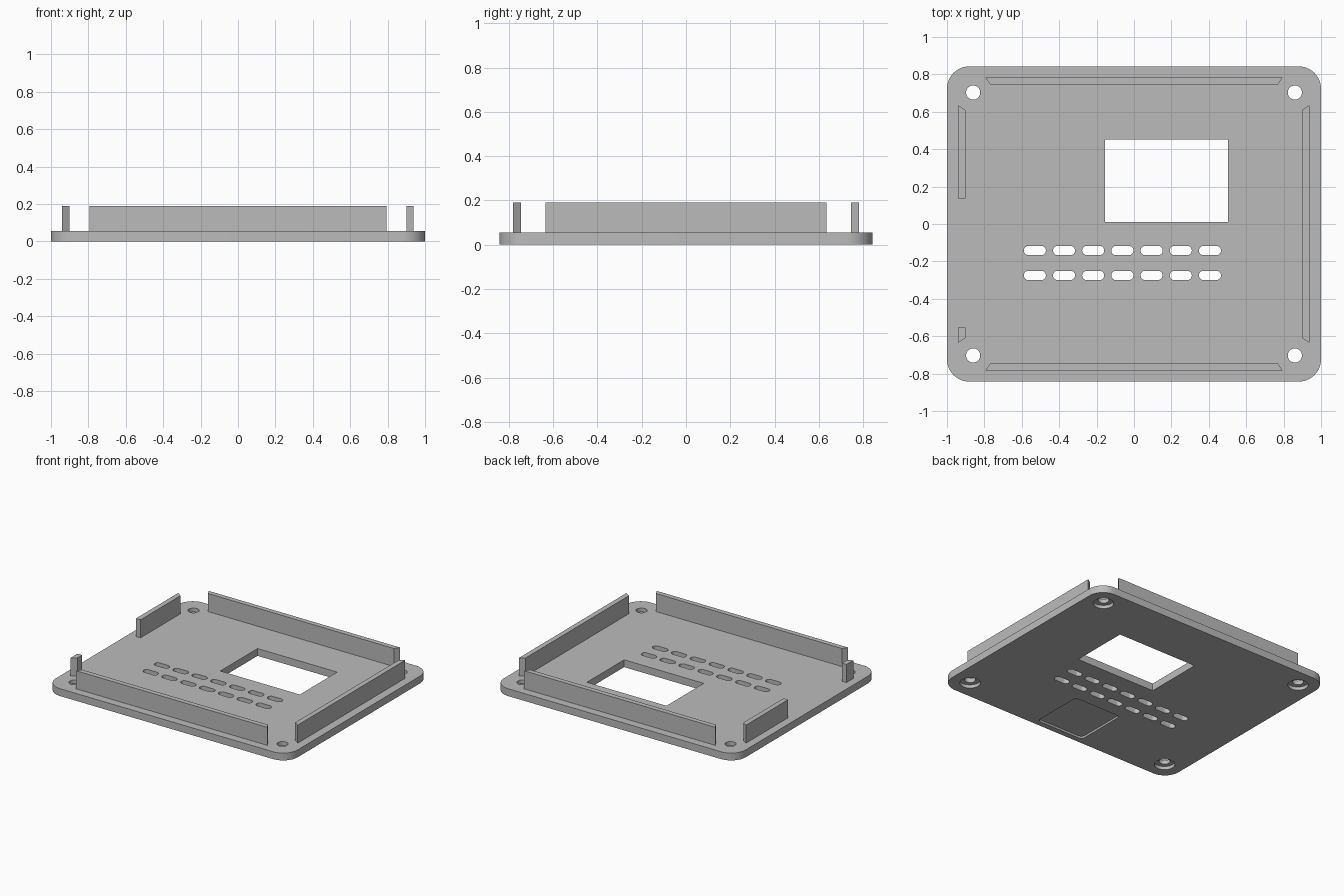
import bpy, bmesh
from math import cos, sin, pi, radians

if "Cube" in bpy.data.objects:
    bpy.data.objects.remove(bpy.data.objects["Cube"], do_unlink=True)

W, D = 1.0, 0.843          # half width and half depth of the plate
T, TOP = 0.055, 0.19       # plate thickness and rim height

# Single plastic material
grey = bpy.data.materials.new("plain grey")
grey.use_nodes = True
colour = (0.5, 0.5, 0.5, 1)
grey.diffuse_color = colour
grey.node_tree.nodes["Principled BSDF"].inputs["Base Color"].default_value = colour


def rounded(cx, cy, hx, hy, r, n=8):
    """Outline of a rounded rectangle, anticlockwise."""
    pts = []
    for q, (sx, sy) in enumerate([(1, 1), (-1, 1), (-1, -1), (1, -1)]):
        for i in range(n + 1):
            a = (q + i / n) * pi / 2
            p = (cx + sx * (hx - r) + r * cos(a), cy + sy * (hy - r) + r * sin(a))
            if not pts or abs(p[0] - pts[-1][0]) + abs(p[1] - pts[-1][1]) > 1e-5:
                pts.append(p)
    if abs(pts[0][0] - pts[-1][0]) + abs(pts[0][1] - pts[-1][1]) < 1e-5:
        pts.pop()
    return pts


def circle(cx, cy, r, n=32):
    return [(cx + r * cos(2 * pi * i / n), cy + r * sin(2 * pi * i / n)) for i in range(n)]


def prisms(name, outlines, z0, z1):
    """One object made of outlines extruded from z0 to z1."""
    bm = bmesh.new()
    for pts in outlines:
        low = [bm.verts.new((x, y, z0)) for x, y in pts]
        high = [bm.verts.new((x, y, z1)) for x, y in pts]
        bm.faces.new(low[::-1])
        bm.faces.new(high)
        for i in range(len(pts)):
            j = (i + 1) % len(pts)
            bm.faces.new((low[i], low[j], high[j], high[i]))
    bmesh.ops.recalc_face_normals(bm, faces=bm.faces)
    mesh = bpy.data.meshes.new(name)
    bm.to_mesh(mesh)
    bm.free()
    mesh.materials.append(grey)
    ob = bpy.data.objects.new(name, mesh)
    bpy.context.collection.objects.link(ob)
    return ob


def cut(target, cutter):
    """Subtract the cutter, bake the result and discard the cutter."""
    cutter.hide_render = True
    mod = target.modifiers.new("cut", "BOOLEAN")
    mod.operation, mod.solver, mod.object = "DIFFERENCE", "EXACT", cutter
    bpy.context.view_layer.update()
    graph = bpy.context.evaluated_depsgraph_get()
    baked = bpy.data.meshes.new_from_object(target.evaluated_get(graph))
    target.modifiers.clear()
    target.data = baked
    bpy.data.objects.remove(cutter, do_unlink=True)


# Base plate with rounded corners
plate = prisms("base_plate", [rounded(0, 0, W, D, 0.12, 12)], 0, T)

# Shallow pockets underneath: screw head counterbores and a square recess
screws = [(sx * 0.86, sy * 0.703) for sx in (-1, 1) for sy in (-1, 1)]
pockets = [circle(x, y, 0.07) for x, y in screws]
cut(plate, prisms("counterbore_cutter", pockets, -0.1, 0.025))
cut(plate, prisms("recess_cutter", [rounded(-0.015, -0.6, 0.195, 0.2, 0.03)], -0.1, 0.015))

# Through openings: screw holes, display window and two rows of vent slots
openings = [circle(x, y, 0.038) for x, y in screws]
openings.append([(-0.155, 0.012), (0.503, 0.012), (0.503, 0.452), (-0.155, 0.452)])
openings += [rounded(-0.53 + 0.156 * i, y, 0.059, 0.025, 0.025)
             for i in range(7) for y in (-0.142, -0.275)]
cut(plate, prisms("opening_cutter", openings, -0.1, 0.2))

# Rim walls with mitred ends, longer on the outer face
Z0 = T - 0.005
for name, s in (("back_wall", 1), ("front_wall", -1)):
    prisms(name, [[(-0.793, s * 0.782), (0.793, s * 0.782),
                   (0.768, s * 0.745), (-0.768, s * 0.745)]], Z0, TOP)
prisms("left_wall", [[(0.938, -0.635), (0.938, 0.635), (0.9, 0.61), (0.9, -0.61)]], Z0, TOP)

# The right wall is interrupted by a connector gap
prisms("right_wall_long", [[(-0.94, 0.635), (-0.94, 0.137),
                            (-0.902, 0.137), (-0.902, 0.61)]], Z0, TOP)
prisms("right_wall_short", [[(-0.94, -0.635), (-0.94, -0.553),
                             (-0.902, -0.553), (-0.902, -0.61)]], Z0, TOP)

# Smooth the rounded sides of the plate only
bpy.ops.object.select_all(action="DESELECT")
plate.select_set(True)
bpy.context.view_layer.objects.active = plate
bpy.ops.object.shade_smooth_by_angle(angle=radians(30))
